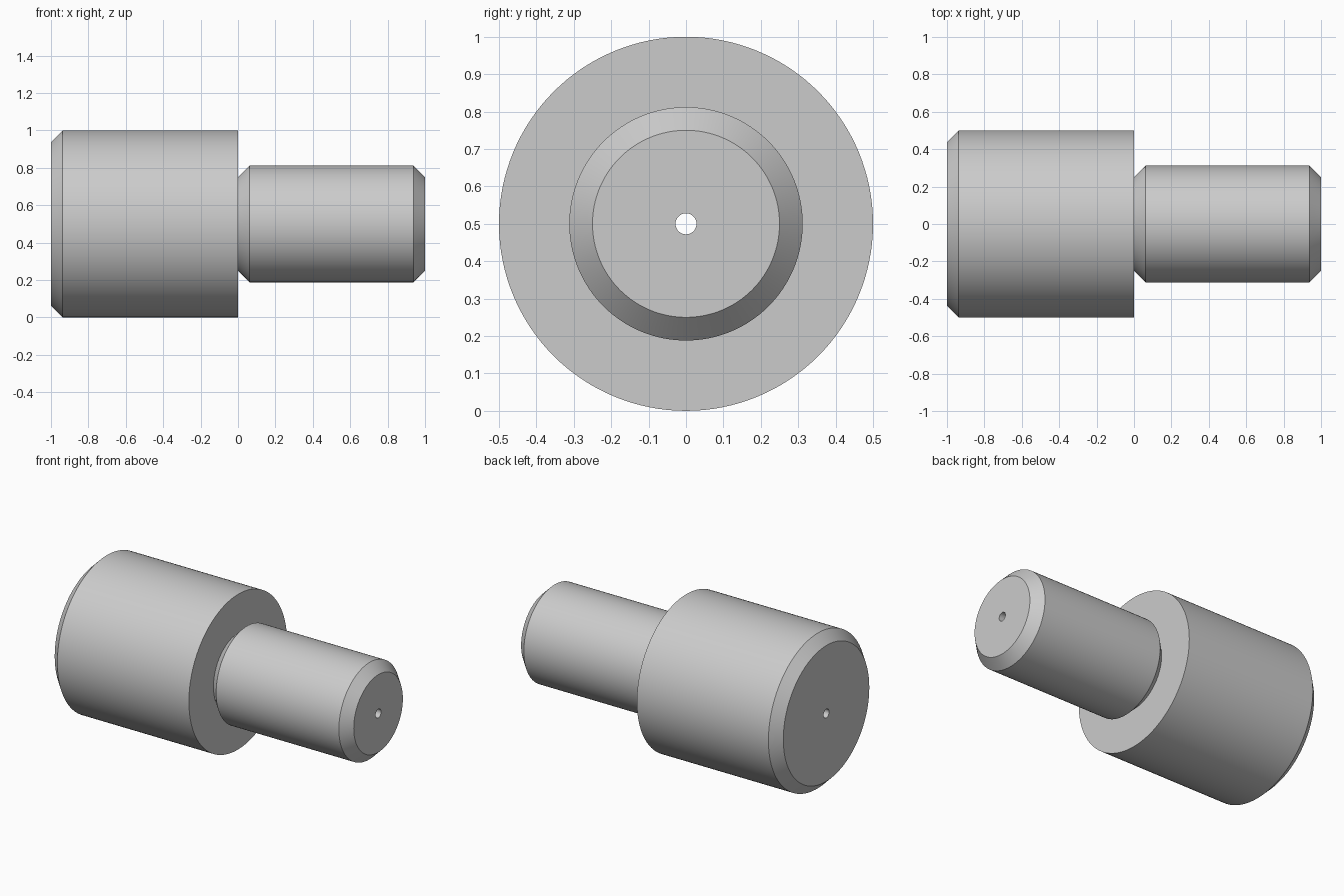
import bpy
import bmesh
import math
from mathutils import Matrix, Vector

cube = bpy.data.objects.get("Cube")
if cube:
    bpy.data.objects.remove(cube, do_unlink=True)

# Plain grey metal
metal = bpy.data.materials.new("grey metal")
metal.use_nodes = True
grey = (0.6, 0.6, 0.6, 1)
metal.diffuse_color = grey
metal.node_tree.nodes["Principled BSDF"].inputs["Base Color"].default_value = grey

BODY_R, SHANK_R, NECK_R, BORE_R = 0.5, 0.312, 0.25, 0.028
CHAMFER = 0.0625
AXIS_Z = BODY_R


def turned_part(name, profile, segments=128):
    """Revolve a closed (x, radius) profile around the x axis."""
    bm = bmesh.new()
    ring = [bm.verts.new((x, 0, r)) for x, r in profile]
    edges = [bm.edges.new((a, b)) for a, b in zip(ring, ring[1:] + ring[:1])]
    bmesh.ops.spin(bm, geom=ring + edges, cent=(0, 0, 0), axis=(1, 0, 0),
                   angle=math.tau, steps=segments, use_merge=True)
    bmesh.ops.remove_doubles(bm, verts=bm.verts, dist=0.00001)
    bmesh.ops.recalc_face_normals(bm, faces=bm.faces)
    bmesh.ops.transform(bm, matrix=Matrix.Translation(Vector((0, 0, AXIS_Z))), verts=bm.verts)
    mesh = bpy.data.meshes.new(name)
    bm.to_mesh(mesh)
    bm.free()
    mesh.materials.append(metal)
    obj = bpy.data.objects.new(name, mesh)
    bpy.context.collection.objects.link(obj)
    bpy.ops.object.select_all(action="DESELECT")
    obj.select_set(True)
    bpy.context.view_layer.objects.active = obj
    bpy.ops.object.shade_smooth_by_angle(angle=math.radians(30))
    return obj


# Wide body, narrow chamfered shank and a small bore through both
turned_part("stepped_shaft", [
    (-1, BORE_R),
    (-1, BODY_R - CHAMFER),
    (-1 + CHAMFER, BODY_R),
    (0, BODY_R),
    (0, NECK_R),
    (CHAMFER, SHANK_R),
    (1 - CHAMFER, SHANK_R),
    (1, NECK_R),
    (1, BORE_R),
])
